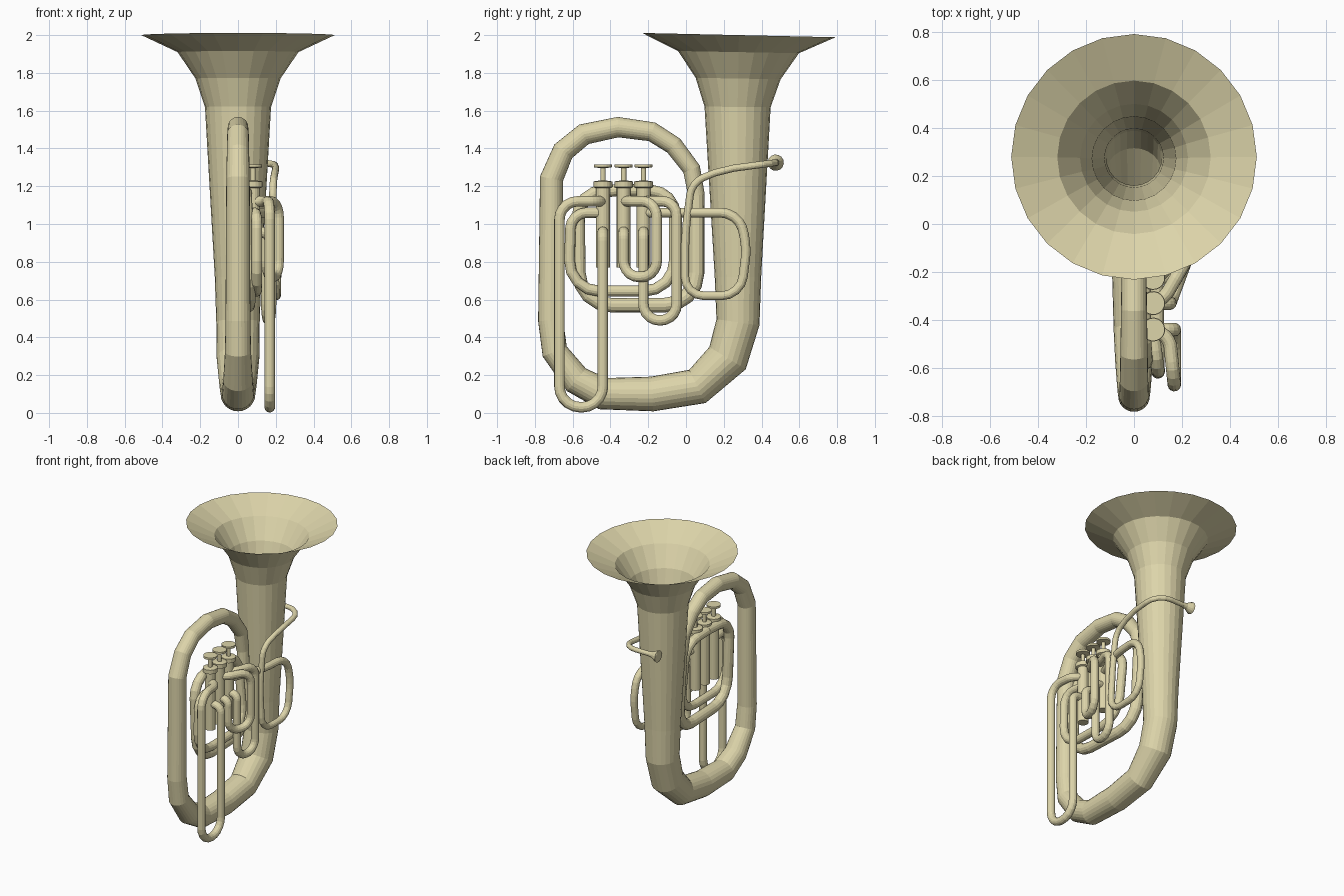
import bpy, bmesh, math
from mathutils import Vector, Matrix

if "Cube" in bpy.data.objects:
    bpy.data.objects.remove(bpy.data.objects["Cube"])

brass = bpy.data.materials.new("brass")
brass.diffuse_color = (0.72, 0.66, 0.40, 1)
brass.use_nodes = True
brass.node_tree.nodes["Principled BSDF"].inputs["Base Color"].default_value = brass.diffuse_color


def finish(name, bm):
    bmesh.ops.recalc_face_normals(bm, faces=bm.faces)
    me = bpy.data.meshes.new(name)
    bm.to_mesh(me)
    bm.free()
    me.materials.append(brass)
    ob = bpy.data.objects.new(name, me)
    bpy.context.collection.objects.link(ob)
    return ob


def sweep(name, pts, radii, sides=14, caps=(True, True)):
    """Tube with one radius per path point."""
    pts = [Vector(p) for p in pts]
    bm = bmesh.new()
    dirs = [(b - a).normalized() for a, b in zip(pts, pts[1:])]
    tans = [dirs[0]] + [(a + b).normalized() for a, b in zip(dirs, dirs[1:])] + [dirs[-1]]
    u = tans[0].orthogonal().normalized()
    rings = []
    for i, (p, t, r) in enumerate(zip(pts, tans, radii)):
        if i:
            u = tans[i - 1].rotation_difference(t) @ u
        u = (u - t * u.dot(t)).normalized()
        v = t.cross(u)
        rings.append([bm.verts.new(p + r * (u * math.cos(a) + v * math.sin(a)))
                      for a in (2 * math.pi * k / sides for k in range(sides))])
    for a, b in zip(rings, rings[1:]):
        for k in range(sides):
            m = (k + 1) % sides
            bm.faces.new((a[k], a[m], b[m], b[k]))
    for flag, ring in zip(caps, (rings[0], rings[-1])):
        if flag:
            bm.faces.new(ring)
    return finish(name, bm)


def fillet(pts, rad, steps=4):
    """Round every inner corner of a polyline."""
    pts = [Vector(p) for p in pts]
    out = [pts[0]]
    for a, b, c in zip(pts, pts[1:], pts[2:]):
        d = min(rad, (a - b).length * 0.49, (c - b).length * 0.49)
        s, e = b + (a - b).normalized() * d, b + (c - b).normalized() * d
        for k in range(steps + 1):
            t = k / steps
            # blend of quadratic curve pulled towards the corner for a round arc
            w = 0.71
            den = (1 - t) ** 2 + 2 * w * t * (1 - t) + t * t
            out.append((s * (1 - t) ** 2 + b * 2 * w * t * (1 - t) + e * t * t) / den)
    return out + [pts[-1]]


def pipe(name, pts, r0, r1, rad, sides=14, steps=4):
    path = fillet(pts, rad, steps)
    n = len(path) - 1
    return sweep(name, path, [r0 + (r1 - r0) * i / n for i in range(n + 1)], sides)


# bell and large bows: (y, z, radius)
main = [(.28, 2.0, .512), (.278, 1.91, .32), (.276, 1.77, .225), (.273, 1.62, .175),
        (.275, .72, .123), (.275, .48, .115), (.22, .29, .113), (.06, .14, .098),
        (-.18, .10, .092), (-.44, .102, .085), (-.58, .175, .078), (-.695, .325, .069),
        (-.717, .49, .066), (-.712, 1.24, .062), (-.65, 1.385, .059), (-.54, 1.475, .057),
        (-.36, 1.513, .054), (-.18, 1.488, .052), (-.065, 1.415, .05), (.03, 1.29, .047),
        (.056, 1.15, .044)]
sweep("bell_and_main_bow", [(0, y, z) for y, z, r in main], [r for y, z, r in main],
      24, (False, True))

# inner coils leading from the main bow to the valves
pipe("outer_coil", [(0, .056, 1.16), (.03, .056, .57), (.06, -.565, .57), (.04, -.572, 1.17),
                    (.04, -.3, 1.18)], .042, .032, .17)
pipe("inner_coil", [(.04, -.3, 1.18), (.04, -.06, 1.17), (.09, -.06, .645), (.10, -.62, .645),
                    (.10, -.61, 1.06), (.08, -.44, 1.06)], .032, .027, .16)

# valves: casing, caps, stem and button as one stepped profile (z, radius)
VX = .08
profile = [(.77, .012), (.77, .037), (1.19, .037), (1.195, .05), (1.225, .05), (1.23, .014),
           (1.295, .014), (1.30, .048), (1.315, .048)]
for i, y in enumerate((-.44, -.33, -.225)):
    sweep(f"valve_{i + 1}", [(VX, y, z + k * 1e-4) for k, (z, r) in enumerate(profile)],
          [r for z, r in profile], 18)


def slide(name, y0, y1, bottom, x0, x1, rad):
    """U-shaped valve slide: out of the casing, down, round, up and back in."""
    pipe(name, [(VX, y0, .96), (x0, y0, .955), (x0, y0, bottom), (x1, y1, bottom),
                (x1, y1, 1.12), (x0 - .02, y0 + .15 * (y1 - y0), 1.12), (VX, y0, 1.12)],
         .028, .028, rad, 14, 5)


slide("long_slide", -.44, -.67, .03, .168, .168, .11)
slide("short_slide", -.33, -.155, .72, .15, .215, .085)
slide("middle_slide", -.225, -.05, .49, .15, .175, .085)

# leadpipe wrapping from the mouthpiece round the bell to the valves
lead = fillet([(-.04, .475, 1.325), (.19, .475, 1.325), (.2, .25, 1.295)], .13) + \
    fillet([(.195, .15, 1.27), (.185, .03, 1.22), (.185, -.005, .95), (.2, -.005, .62),
            (.205, .29, .62), (.205, .325, .9), (.2, .27, 1.06), (.18, .0, 1.06),
            (.08, -.225, 1.06)], .1)
n = len(lead) - 1
sweep("leadpipe", lead, [.017 + .009 * min(1, 1.3 * i / n) for i in range(n + 1)], 14)

# mouthpiece cup facing sideways behind the bell (x, radius)
cup = [(-.03, .018), (-.06, .022), (-.09, .038), (-.105, .043), (-.11, .034), (-.085, .02),
       (-.07, .008)]
sweep("mouthpiece", [(x, .475, 1.325) for x, r in cup[:4]], [r for x, r in cup[:4]], 14,
      (True, False))
sweep("mouthpiece_cup", [(x, .475, 1.325) for x, r in cup[:2:-1]],
      [r for x, r in cup[:2:-1]], 14, (True, False))
